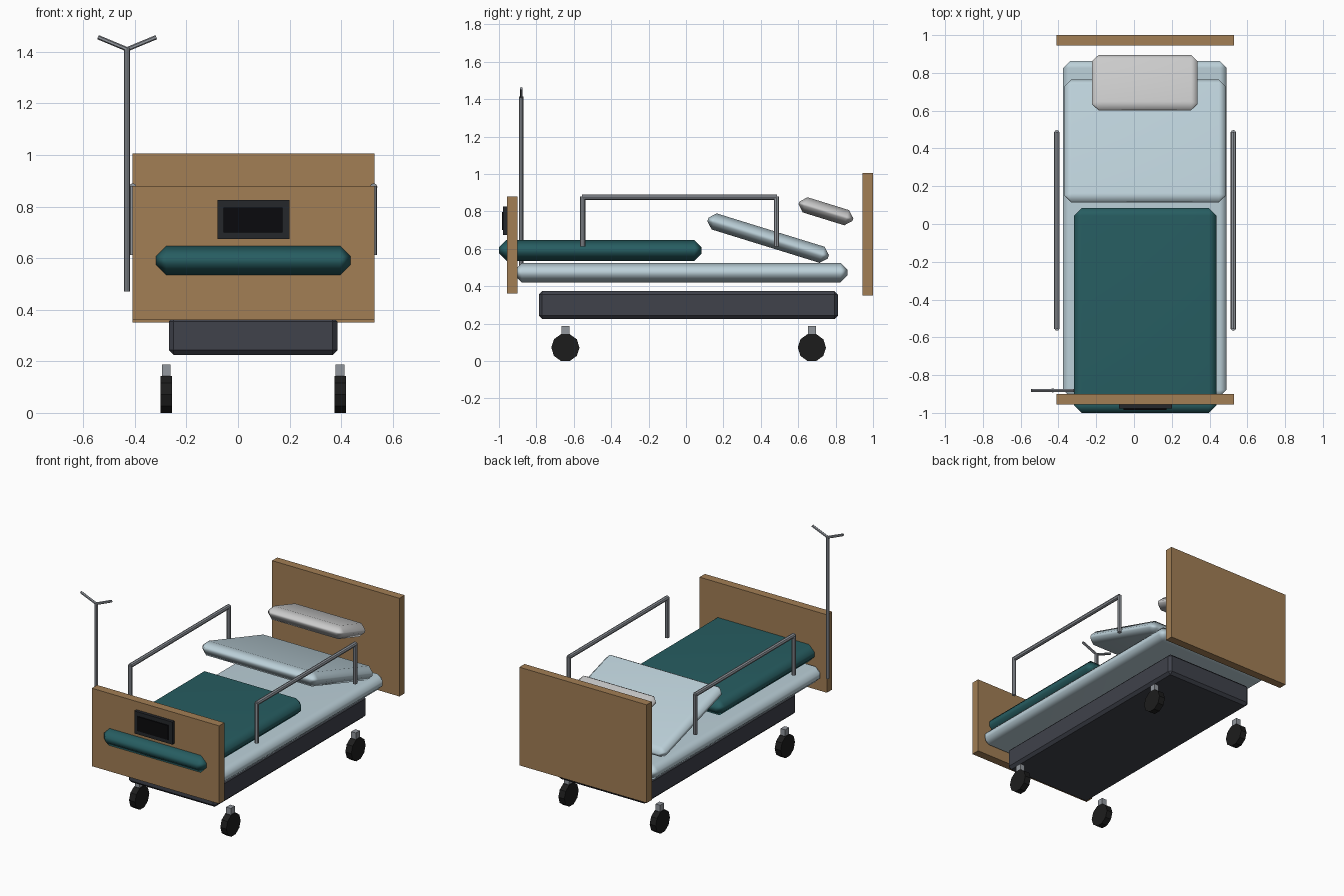
import bpy
from mathutils import Vector
from math import radians

if "Cube" in bpy.data.objects:
    bpy.data.objects.remove(bpy.data.objects["Cube"])

CX = 0.059   # centre line of the bed


def material(name, rgb):
    m = bpy.data.materials.new(name)
    m.diffuse_color = (*rgb, 1)
    m.use_nodes = True
    m.node_tree.nodes["Principled BSDF"].inputs["Base Color"].default_value = m.diffuse_color
    return m


wood = material("wood", (0.36, 0.21, 0.09))
teal = material("teal_fabric", (0.02, 0.11, 0.12))
sheet = material("pale_blue_fabric", (0.50, 0.63, 0.69))
white = material("white_fabric", (0.72, 0.71, 0.73))
dark = material("dark_metal", (0.05, 0.054, 0.07))
steel = material("steel", (0.29, 0.31, 0.34))
rubber = material("rubber", (0.012, 0.012, 0.012))
casing = material("casing", (0.018, 0.02, 0.024))
glass = material("screen_glass", (0.003, 0.003, 0.004))


def box(name, x, y, z, mat, chamfer=0, soft=False, tilt=0):
    """Box from (min, max) ranges, optionally chamfered and tilted about x."""
    loc = [(r[0] + r[1]) / 2 for r in (x, y, z)]
    bpy.ops.mesh.primitive_cube_add(size=1, location=loc)
    o = bpy.context.object
    o.name = name
    o.scale = [r[1] - r[0] for r in (x, y, z)]
    bpy.ops.object.transform_apply(location=False, rotation=False, scale=True)
    o.rotation_euler.x = tilt
    o.data.materials.append(mat)
    if soft:
        bpy.ops.object.shade_smooth()
    if chamfer:
        b = o.modifiers.new("chamfer", 'BEVEL')
        b.width, b.segments, b.limit_method = chamfer, 1, 'NONE'
    if soft:
        o.modifiers.new("normals", 'WEIGHTED_NORMAL')
    return o


def rod(name, a, b, radius, mat, sides=8):
    """Straight cylinder between two points."""
    a, b = Vector(a), Vector(b)
    bpy.ops.mesh.primitive_cylinder_add(vertices=sides, radius=radius,
                                        depth=(b - a).length, location=(a + b) / 2)
    o = bpy.context.object
    o.name = name
    o.rotation_euler = (b - a).to_track_quat('Z', 'Y').to_euler()
    o.data.materials.append(mat)
    return o


# End boards
box("headboard", (-0.41, 0.53), (0.945, 1.0), (0.35, 1.005), wood)
box("footboard", (-0.41, 0.53), (-0.956, -0.90), (0.36, 0.88), wood)

# Base and bedding
box("base_frame", (-0.268, 0.385), (-0.787, 0.813), (0.225, 0.373), dark, 0.018)
box("mattress", (-0.375, 0.49), (-0.915, 0.863), (0.42, 0.525), sheet, 0.037, True)
box("blanket", (-0.318, 0.436), (-1.0, 0.084), (0.535, 0.647), teal, 0.04, True)
box("backrest", (-0.367, 0.484), (0.102, 0.776), (0.612, 0.702), sheet, 0.035, True, -0.3)
box("pillow", (-0.223, 0.337), (0.597, 0.899), (0.758, 0.843), white, 0.035, True, -0.3)

# Control panel on the footboard
box("panel_case", (-0.08, 0.20), (-0.978, -0.95), (0.675, 0.825), casing)
box("panel_screen", (-0.056, 0.173), (-0.984, -0.97), (0.70, 0.797), glass)

for side, s in (("left", -1), ("right", 1)):
    # Side rail
    x = CX + s * 0.467
    rod(side + "_rail_bar", (x, -0.555, 0.876), (x, 0.487, 0.876), 0.0145, steel)
    for end, y in (("front", -0.552), ("back", 0.484)):
        rod(f"{side}_rail_post_{end}", (x, y, 0.612), (x, y, 0.88), 0.0135, steel)
    # Casters
    x = CX + s * 0.337
    for end, y in (("front", -0.645), ("back", 0.673)):
        box(f"{side}_{end}_caster_stem", (x - 0.017, x + 0.017), (y - 0.021, y + 0.021),
            (0.11, 0.187), steel)
        bpy.ops.mesh.primitive_cylinder_add(vertices=10, radius=0.0755, depth=0.044,
                                            location=(x, y, 0.0718),
                                            rotation=(0, radians(90), 0))
        wheel = bpy.context.object
        wheel.name = f"{side}_{end}_wheel"
        wheel.data.materials.append(rubber)

# Drip pole with forked hooks
PX, PY = -0.43, -0.881
rod("drip_pole", (PX, PY, 0.47), (PX, PY, 1.415), 0.0115, steel)
for side, s in (("left", -1), ("right", 1)):
    rod(side + "_drip_hook", (PX, PY, 1.41), (PX + s * 0.113, PY, 1.457), 0.0085, steel, 6)
